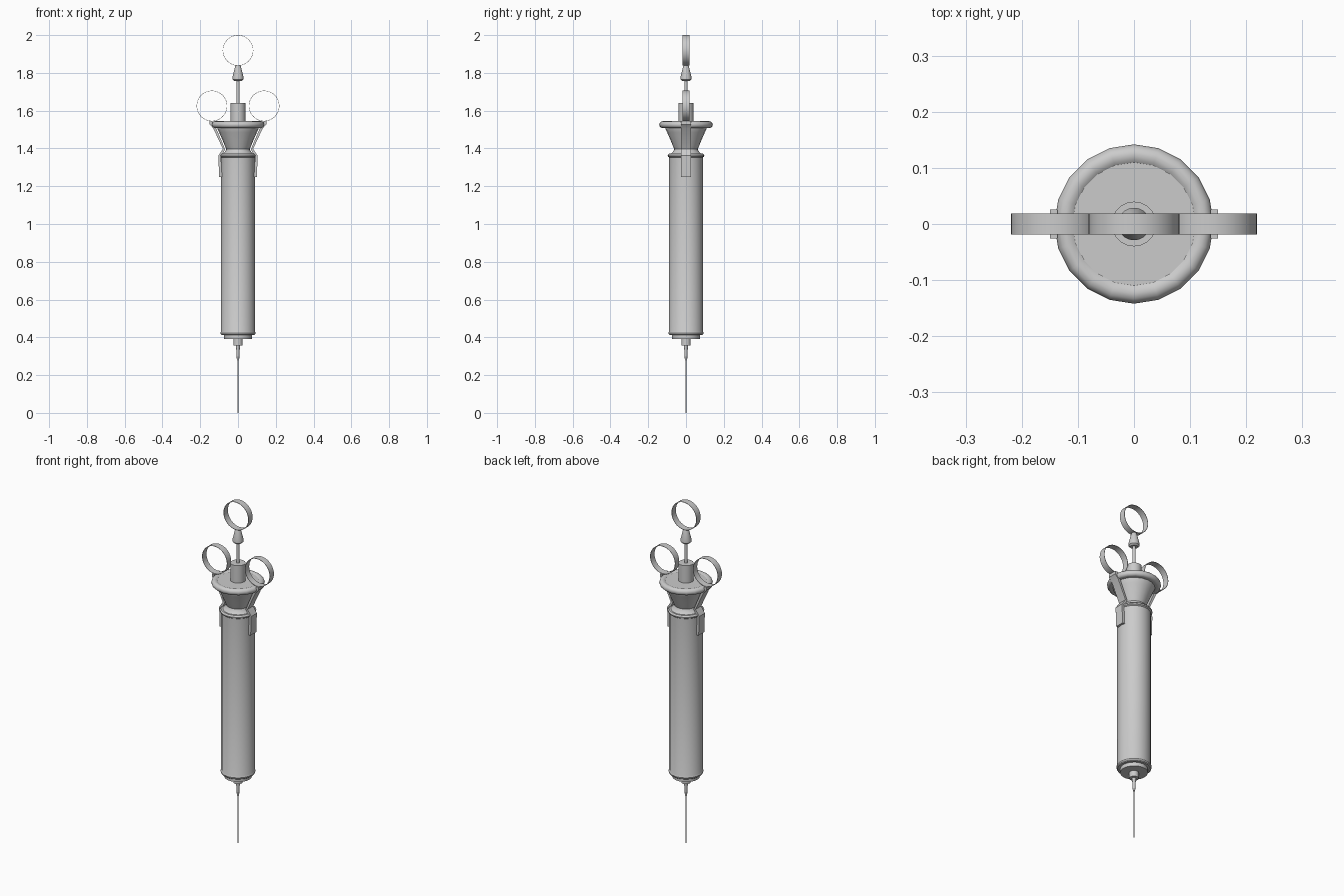
import bpy, bmesh, math

if "Cube" in bpy.data.objects:
    bpy.data.objects.remove(bpy.data.objects["Cube"])


def finish(name, bm, angle=35):
    bmesh.ops.remove_doubles(bm, verts=bm.verts, dist=1e-5)
    bmesh.ops.recalc_face_normals(bm, faces=bm.faces)
    me = bpy.data.meshes.new(name)
    bm.to_mesh(me)
    bm.free()
    ob = bpy.data.objects.new(name, me)
    bpy.context.collection.objects.link(ob)
    bpy.ops.object.select_all(action='DESELECT')
    ob.select_set(True)
    bpy.context.view_layer.objects.active = ob
    bpy.ops.object.shade_smooth_by_angle(angle=math.radians(angle))
    return ob


def lathe(name, profile, n=20):
    """Spin (radius, z) points about z and cap both ends."""
    bm = bmesh.new()
    rings = [[bm.verts.new((r * math.sin(2 * math.pi * i / n),
                            r * math.cos(2 * math.pi * i / n), z))
              for i in range(n)] for r, z in profile]
    for a, b in zip(rings, rings[1:]):
        for i in range(n):
            j = (i + 1) % n
            bm.faces.new((a[i], a[j], b[j], b[i]))
    bm.faces.new(rings[0])
    bm.faces.new(rings[-1])
    return finish(name, bm)


def extrude_loop(name, outer, inner, half, closed):
    """Band between two xz outlines, given a width along y."""
    bm = bmesh.new()
    sec = [[bm.verts.new((x, y, z)) for (x, z), y in
            ((o, -half), (o, half), (i, half), (i, -half))]
           for o, i in zip(outer, inner)]
    pairs = list(zip(sec, sec[1:]))
    if closed:
        pairs.append((sec[-1], sec[0]))
    else:
        bm.faces.new(sec[0])
        bm.faces.new(sec[-1])
    for a, b in pairs:
        for k in range(4):
            m = (k + 1) % 4
            bm.faces.new((a[k], a[m], b[m], b[k]))
    return finish(name, bm)


def finger_ring(name, cx, cz, r=0.081, n=40):
    def circle(rad):
        return [(cx + rad * math.cos(2 * math.pi * i / n),
                 cz + rad * math.sin(2 * math.pi * i / n)) for i in range(n)]
    extrude_loop(name, circle(r), circle(r - 0.002), 0.019, True)


# Barrel with beads at both ends
lathe("barrel", [(0.086, 0.412), (0.091, 0.416), (0.093, 0.424), (0.089, 0.432),
                 (0.089, 1.352), (0.096, 1.357), (0.097, 1.364), (0.09, 1.372)])
lathe("end_cap", [(0.073, 0.39), (0.073, 0.413)])

# Flared collar and rolled flange
lathe("flared_neck", [(0.088, 1.366), (0.075, 1.377), (0.064, 1.389), (0.062, 1.397),
                      (0.07, 1.415), (0.083, 1.447), (0.1, 1.485),
                      (0.112, 1.512), (0.114, 1.538)])
rim = [(0.124 + 0.018 * math.cos(2 * math.pi * i / 12),
        1.526 + 0.018 * math.sin(2 * math.pi * i / 12)) for i in range(-4, 5)]
lathe("flange_rim", [(0.11, 1.509)] + rim + [(0.11, 1.538)])

# Needle and hub
lathe("needle_hub", [(0.025, 0.356), (0.025, 0.392)])
lathe("needle_tip_holder", [(0.006, 0.278), (0.0105, 0.357)])
lathe("needle", [(0.0028, 0.0), (0.0028, 0.282)], 12)

# Plunger
lathe("plunger_guide", [(0.04, 1.535), (0.04, 1.64)])
lathe("plunger_rod", [(0.009, 1.63), (0.009, 1.77)])
lathe("plunger_cone", [(0.02, 1.757), (0.029, 1.765), (0.029, 1.778),
                       (0.017, 1.828), (0.013, 1.84)])
finger_ring("thumb_ring", 0, 1.919)

# Side straps and finger rings
outer = [(0.1, 1.25), (0.104, 1.362), (0.08, 1.397), (0.13, 1.505), (0.15, 1.528), (0.15, 1.545)]
inner = [(0.085, 1.25), (0.09, 1.355), (0.068, 1.395), (0.117, 1.51), (0.136, 1.533), (0.136, 1.545)]
for side, s in (("left", -1), ("right", 1)):
    extrude_loop(side + "_strap", [(s * x, z) for x, z in outer],
                 [(s * x, z) for x, z in inner], 0.026, False)
    finger_ring(side + "_finger_ring", s * 0.138, 1.625)
